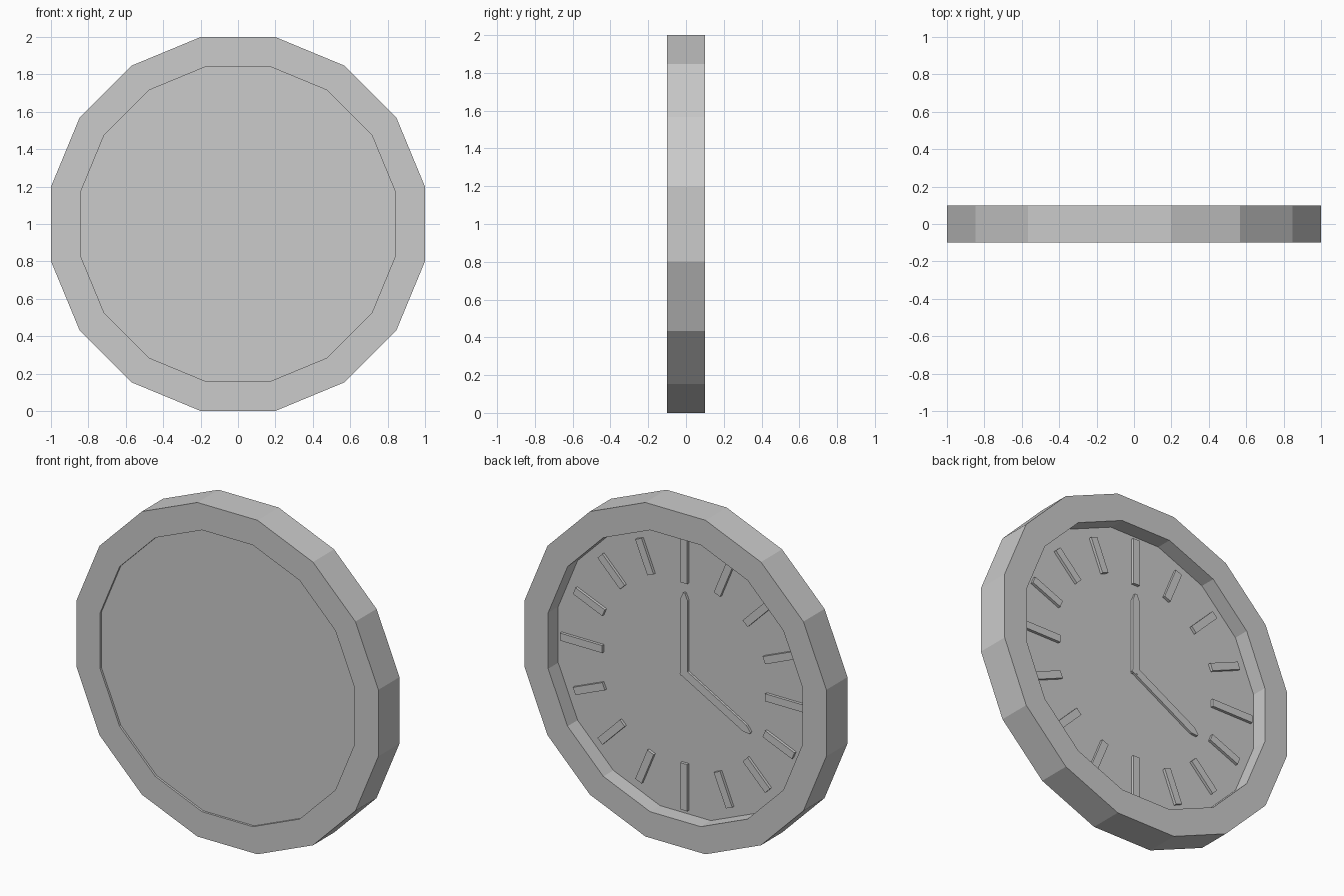
import bpy
import bmesh
from math import sin, cos, pi, radians

cube = bpy.data.objects.get("Cube")
if cube:
    bpy.data.objects.remove(cube, do_unlink=True)

SIDES = 16
CENTRE_Z = 1.0
FLOOR_Y = 0.005      # dial surface, facing +y

grey = bpy.data.materials.new("plain_grey")
grey.use_nodes = True
grey.diffuse_color = (0.6, 0.6, 0.6, 1)
grey.node_tree.nodes["Principled BSDF"].inputs["Base Color"].default_value = (0.6, 0.6, 0.6, 1)


def finish(name, bm):
    bmesh.ops.recalc_face_normals(bm, faces=bm.faces)
    mesh = bpy.data.meshes.new(name)
    bm.to_mesh(mesh)
    bm.free()
    mesh.materials.append(grey)
    obj = bpy.data.objects.new(name, mesh)
    bpy.context.collection.objects.link(obj)
    return obj


def polygon(apothem):
    """Regular outline with a flat edge at the top."""
    r = apothem / cos(pi / SIDES)
    angles = [(i + 0.5) * 2 * pi / SIDES for i in range(SIDES)]
    return [(r * sin(a), r * cos(a)) for a in angles]


def prism(name, outline, y0, y1):
    """Extrude an x-z outline between two depths."""
    bm = bmesh.new()
    loops = [[bm.verts.new((x, y, z + CENTRE_Z)) for x, z in outline] for y in (y0, y1)]
    for loop in loops:
        bm.faces.new(loop)
    n = len(outline)
    for i in range(n):
        j = (i + 1) % n
        bm.faces.new((loops[0][i], loops[0][j], loops[1][j], loops[1][i]))
    return finish(name, bm)


def turned(points, angle):
    """Turn upright points clockwise as seen from the dial side."""
    return [(-(z * sin(angle) + x * cos(angle)), z * cos(angle) - x * sin(angle))
            for x, z in points]


# Rim: square-section ring
bm = bmesh.new()
section = [(1.0, -0.1), (1.0, 0.1), (0.843, 0.1), (0.843, -0.1)]
rings = [[bm.verts.new((x, y, z + CENTRE_Z)) for x, z in polygon(a)] for a, y in section]
for k in range(len(rings)):
    a, b = rings[k], rings[(k + 1) % len(rings)]
    for i in range(SIDES):
        j = (i + 1) % SIDES
        bm.faces.new((a[i], a[j], b[j], b[i]))
finish("rim", bm)

# Dial panel, recessed deeply on the dial side
prism("dial_panel", polygon(0.843), -0.087, FLOOR_Y)

# Marks: longer at the four quarters
for i in range(SIDES):
    inner, outer = (0.54, 0.82) if i % 4 == 0 else (0.575, 0.785)
    w = 0.0225
    bar = [(-w, inner), (w, inner), (w, outer), (-w, outer)]
    prism(f"dial_mark_{i + 1}", turned(bar, i * 2 * pi / SIDES), FLOOR_Y - 0.002, FLOOR_Y + 0.017)

# Hands with pointed tips
for name, degrees, length, top in (("minute_hand", 0, 0.48, 0.015), ("hour_hand", 119, 0.5, 0.014)):
    w = 0.024
    shape = [(-w, -0.02), (w, -0.02), (w, length - 0.04), (0.006, length),
             (-0.006, length), (-w, length - 0.04)]
    prism(name, turned(shape, radians(degrees)), FLOOR_Y - 0.002, FLOOR_Y + top)
